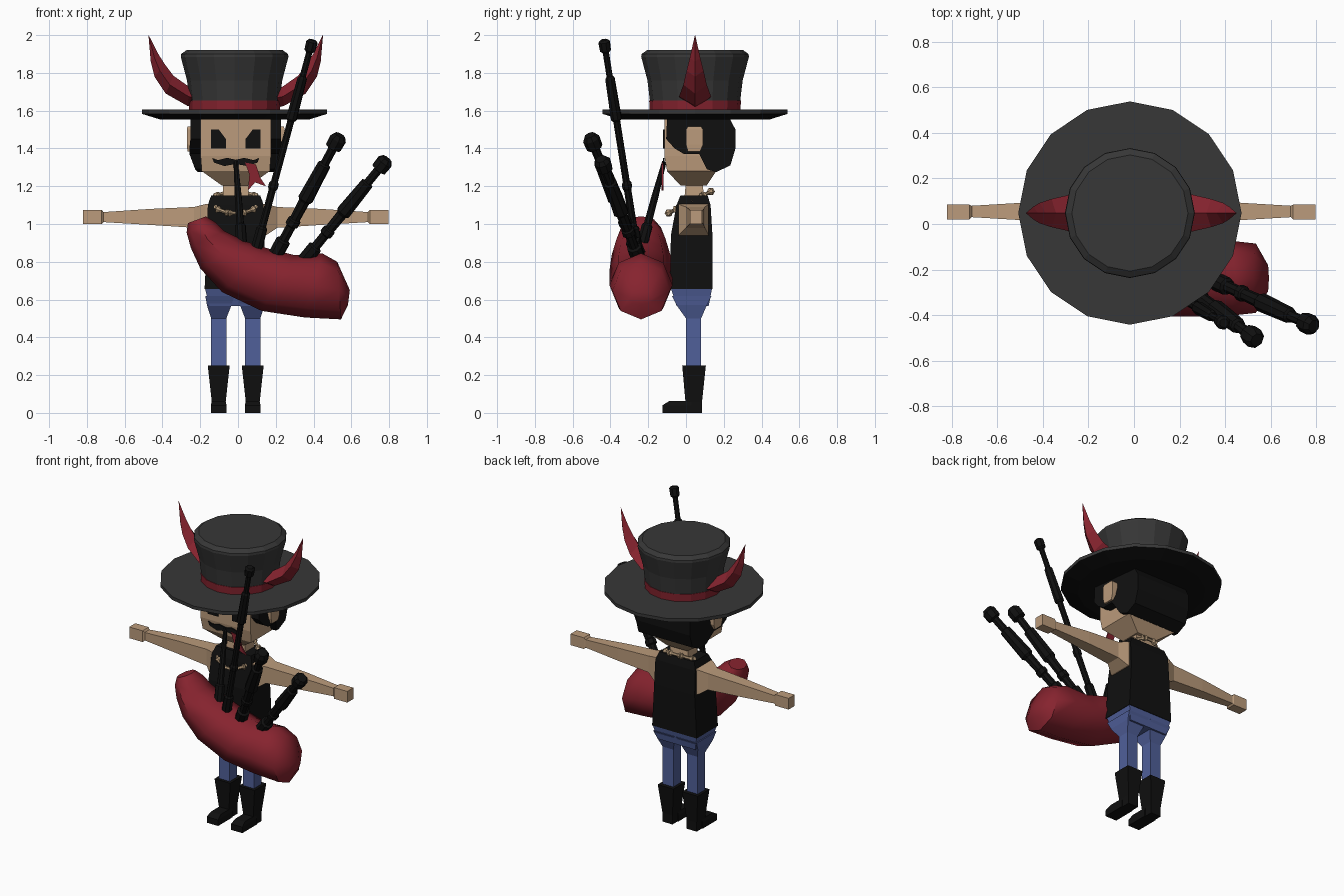
import bpy, bmesh, math
from mathutils import Vector

C = -0.012  # symmetry plane of the figure


def material(name, rgb):
    m = bpy.data.materials.new(name)
    m.diffuse_color = (*rgb, 1)
    return m


SKIN = material("skin", (0.50, 0.33, 0.20))
BLACK = material("black", (0.005, 0.005, 0.005))
GREY = material("hat grey", (0.038, 0.038, 0.038))
RED = material("red", (0.24, 0.017, 0.028))
BLUE = material("denim blue", (0.08, 0.115, 0.32))
BONE = material("bone", (0.46, 0.32, 0.19))


def loft(name, rings, mat, smooth=None):
    """Skin a list of equally sized point rings and cap both ends."""
    bm = bmesh.new()
    vs = [[bm.verts.new(p) for p in r] for r in rings]
    n = len(rings[0])
    for a, b in zip(vs, vs[1:]):
        for i in range(n):
            j = (i + 1) % n
            bm.faces.new((a[i], a[j], b[j], b[i]))
    bm.faces.new(vs[0])
    bm.faces.new(vs[-1])
    bmesh.ops.remove_doubles(bm, verts=bm.verts, dist=1e-5)
    bmesh.ops.recalc_face_normals(bm, faces=bm.faces)
    me = bpy.data.meshes.new(name)
    bm.to_mesh(me)
    bm.free()
    me.materials.append(mat)
    ob = bpy.data.objects.new(name, me)
    bpy.context.collection.objects.link(ob)
    if smooth:
        bpy.context.view_layer.objects.active = ob
        ob.select_set(True)
        bpy.ops.object.shade_smooth_by_angle(angle=math.radians(smooth))
        ob.select_set(False)
    return ob


def rect(x, hx, y0, y1, z):
    return [(x - hx, y0, z), (x + hx, y0, z), (x + hx, y1, z), (x - hx, y1, z)]


def lathe(name, profile, cx, cy, mat, n=16):
    return loft(name, [[(cx + r * math.cos(2 * math.pi * i / n), cy + r * math.sin(2 * math.pi * i / n), z)
                        for i in range(n)] for r, z in profile], mat)


def rod(name, a, b, profile, mat, n=8):
    """Turned stick from a to b; profile holds (fraction, radius)."""
    a, b = Vector(a), Vector(b)
    q = (b - a).to_track_quat('Z', 'Y')
    return loft(name, [[a.lerp(b, t) + q @ Vector((r * math.cos(2 * math.pi * i / n), r * math.sin(2 * math.pi * i / n), 0))
                        for i in range(n)] for t, r in profile], mat)


def plate(name, pts, y, mat, s=1):
    return loft(name, [[(C + s * x, yy, z) for x, z in pts] for yy in (y, y - 0.009)], mat)


# Hat: brim with black underside, red band, flared crown
HX, HY = -0.018, 0.048
brim = lathe("hat_brim", [(0.2, 1.605), (0.49, 1.605), (0.49, 1.583), (0.39, 1.552), (0.1, 1.552)], HX, HY, GREY)
brim.data.materials.append(BLACK)
for p in brim.data.polygons:
    p.material_index = 1 if p.normal.z < -0.3 else 0
lathe("hat_band", [(0.24, 1.60), (0.243, 1.655)], HX, HY, RED)
lathe("hat_crown", [(0.236, 1.60), (0.24, 1.66), (0.252, 1.76), (0.285, 1.885), (0.283, 1.90), (0.255, 1.92)], HX, HY, GREY)

# Red feathers: inner x,z / outer x,z / half width
FEATHER = [(0.19, 1.715, 0.19, 1.61, 0.075), (0.245, 1.725, 0.255, 1.625, 0.085), (0.33, 1.785, 0.37, 1.69, 0.062),
           (0.375, 1.845, 0.43, 1.78, 0.045), (0.41, 1.90, 0.45, 1.86, 0.028), (0.461, 2.0, 0.462, 1.998, 0.001)]
for s, side in ((-1, "left"), (1, "right")):
    loft("hat_feather_" + side, [[(C + s * a, HY, b), (C + s * (a + c) / 2, HY - w, (b + d) / 2), (C + s * c, HY, d),
                                  (C + s * (a + c) / 2, HY + w, (b + d) / 2)] for a, b, c, d, w in FEATHER], RED)

# Head, neck
loft("head", [rect(C, 0.075, -0.03, 0.11, 1.205), rect(C, 0.18, -0.10, 0.16, 1.28),
              rect(C, 0.186, -0.115, 0.17, 1.36), rect(C, 0.186, -0.115, 0.17, 1.56)], SKIN)
loft("neck", [rect(C, 0.07, -0.01, 0.10, 1.12), rect(C, 0.065, 0.0, 0.085, 1.23)], SKIN)

# Hair: side outline (y, z, half width) spanned between both sides
HAIR = [(-0.10, 1.56, 0.24), (-0.105, 1.45, 0.24), (-0.06, 1.40, 0.245), (-0.01, 1.37, 0.245), (0.07, 1.37, 0.245),
        (0.11, 1.29, 0.215), (0.16, 1.275, 0.20), (0.235, 1.31, 0.20), (0.262, 1.40, 0.20), (0.262, 1.50, 0.20), (0.23, 1.56, 0.20)]
loft("hair", [[(C + s * w, y, z) for y, z, w in HAIR]
              for s in (-1, 1)], BLACK)

# Ears, eyes, moustache
for s, side in ((-1, "left"), (1, "right")):
    loft("ear_" + side, [rect(C + s * 0.22, 0.036, 0.01, 0.075, 1.385), rect(C + s * 0.22, 0.038, 0.0, 0.09, 1.42),
                         rect(C + s * 0.22, 0.038, 0.0, 0.09, 1.50), rect(C + s * 0.22, 0.036, 0.01, 0.08, 1.515)], SKIN)
    plate("eye_" + side, [(0.13, 1.50), (0.09, 1.50), (0.052, 1.45), (0.052, 1.40), (0.13, 1.40)], -0.113, BLACK, s)
    plate("moustache_" + side, [(0, 1.34), (0.045, 1.35), (0.095, 1.338), (0.125, 1.35), (0.115, 1.325),
                                (0.06, 1.307), (0, 1.318)], -0.113, BLACK, s)

# Ribbon hanging by the mouth
plate("ribbon", [(0.05, 1.325), (0.107, 1.315), (0.129, 1.247), (0.16, 1.20), (0.102, 1.22), (0.065, 1.178), (0.072, 1.26)],
      -0.12, RED)

# Torso and hips
loft("vest", [rect(C, 0.165, -0.085, 0.14, 0.655), rect(C, 0.15, -0.08, 0.14, 0.94),
              rect(C, 0.148, -0.05, 0.13, 1.10), rect(C, 0.13, -0.03, 0.115, 1.15)], BLACK)
loft("hips", [rect(C, 0.14, -0.05, 0.12, 0.565), rect(C, 0.163, -0.08, 0.138, 0.66)], BLUE)

for s, side in ((-1, "left"), (1, "right")):
    # Arm with hand: distance, y range, z range
    ARM = [(0.12, -0.04, 0.12, 0.94, 1.11), (0.16, -0.04, 0.12, 0.94, 1.105), (0.22, 0.0, 0.10, 0.98, 1.09),
           (0.45, 0.015, 0.095, 0.995, 1.08), (0.70, 0.03, 0.08, 1.01, 1.063), (0.71, 0.02, 0.085, 1.0, 1.075),
           (0.808, 0.02, 0.085, 1.0, 1.075)]
    loft("arm_" + side, [[(C + s * x, a, c), (C + s * x, b, c), (C + s * x, b, d), (C + s * x, a, d)]
                         for x, a, b, c, d in ARM], SKIN)
    # Leg flaring into the hip
    lx = C + s * 0.09
    loft("leg_" + side, [rect(lx, 0.04, 0.0, 0.08, 0.2), rect(lx, 0.04, 0.0, 0.08, 0.5),
                         rect(C + s * 0.0875, 0.065, -0.05, 0.11, 0.57), rect(C + s * 0.084, 0.077, -0.075, 0.135, 0.62)], BLUE)
    # Boot shaft and toe
    loft("boot_shaft_" + side, [rect(lx, 0.037, 0.0, 0.085, 0.0), rect(lx, 0.037, -0.003, 0.085, 0.06),
                                rect(lx, 0.058, -0.02, 0.105, 0.25)], BLACK)
    loft("boot_toe_" + side, [rect(lx, 0.042, -0.125, 0.03, 0.0), rect(lx, 0.042, -0.125, 0.03, 0.04),
                              rect(lx, 0.036, -0.09, 0.03, 0.062)], BLACK)

# Necklace of small bones on a tilted loop
N = 10
loop = [(C + 0.125 * math.cos(2 * math.pi * i / N), 0.02 + 0.118 * math.sin(2 * math.pi * i / N),
         1.115 + 0.06 * math.sin(2 * math.pi * i / N)) for i in range(N)]
for i in range(N):
    rod("necklace_bone", loop[i], loop[(i + 1) % N],
        [(0, 0.012), (0.1, 0.021), (0.28, 0.01), (0.72, 0.01), (0.9, 0.021), (1, 0.012)], BONE, 6)

# Bag: top x,z / bottom x,z / half depth
BAG = [(-0.17, 1.04, -0.265, 1.005, 0.07), (-0.12, 1.01, -0.272, 0.955, 0.105), (-0.075, 0.965, -0.25, 0.875, 0.13),
       (0.035, 0.91, -0.20, 0.765, 0.155), (0.16, 0.87, -0.085, 0.64, 0.167), (0.30, 0.835, 0.125, 0.54, 0.167),
       (0.445, 0.845, 0.355, 0.505, 0.167), (0.525, 0.80, 0.545, 0.495, 0.152), (0.592, 0.65, 0.582, 0.57, 0.06)]
rings = []
for a, b, c, d, w in BAG:
    mid, half = Vector(((a + c) / 2, -0.238, (b + d) / 2)), Vector(((a - c) / 2, 0, (b - d) / 2))
    rings.append([mid + half * math.cos(k * math.pi / 4) + Vector((0, w * math.sin(k * math.pi / 4), 0)) for k in range(8)])
loft("bag", rings, RED, 50)

# Pipes: two short drones, one tall drone, blowpipe
SHORT = [(0, 0.04), (0.14, 0.04), (0.15, 0.026), (0.26, 0.026), (0.27, 0.036), (0.31, 0.036), (0.32, 0.028), (0.46, 0.03),
         (0.48, 0.042), (0.76, 0.036), (0.77, 0.024), (0.89, 0.024), (0.90, 0.044), (0.97, 0.046), (1, 0.03)]
TALL = [(0, 0.032), (0.12, 0.03), (0.13, 0.02), (0.3, 0.02), (0.31, 0.027), (0.33, 0.027), (0.34, 0.019), (0.62, 0.019),
        (0.63, 0.03), (0.82, 0.026), (0.83, 0.017), (0.94, 0.017), (0.95, 0.03), (0.99, 0.032), (1, 0.02)]
rod("drone_middle", (0.19, -0.245, 0.82), (0.54, -0.51, 1.47), SHORT, BLACK)
rod("drone_outer", (0.345, -0.245, 0.80), (0.79, -0.45, 1.345), SHORT, BLACK)
rod("drone_tall", (0.09, -0.255, 0.84), (0.395, -0.435, 1.975), TALL, BLACK)
rod("blowpipe", (0.02, -0.235, 0.88), (C, -0.115, 1.33),
    [(0, 0.03), (0.25, 0.03), (0.27, 0.021), (0.6, 0.019), (1, 0.012)], BLACK)
